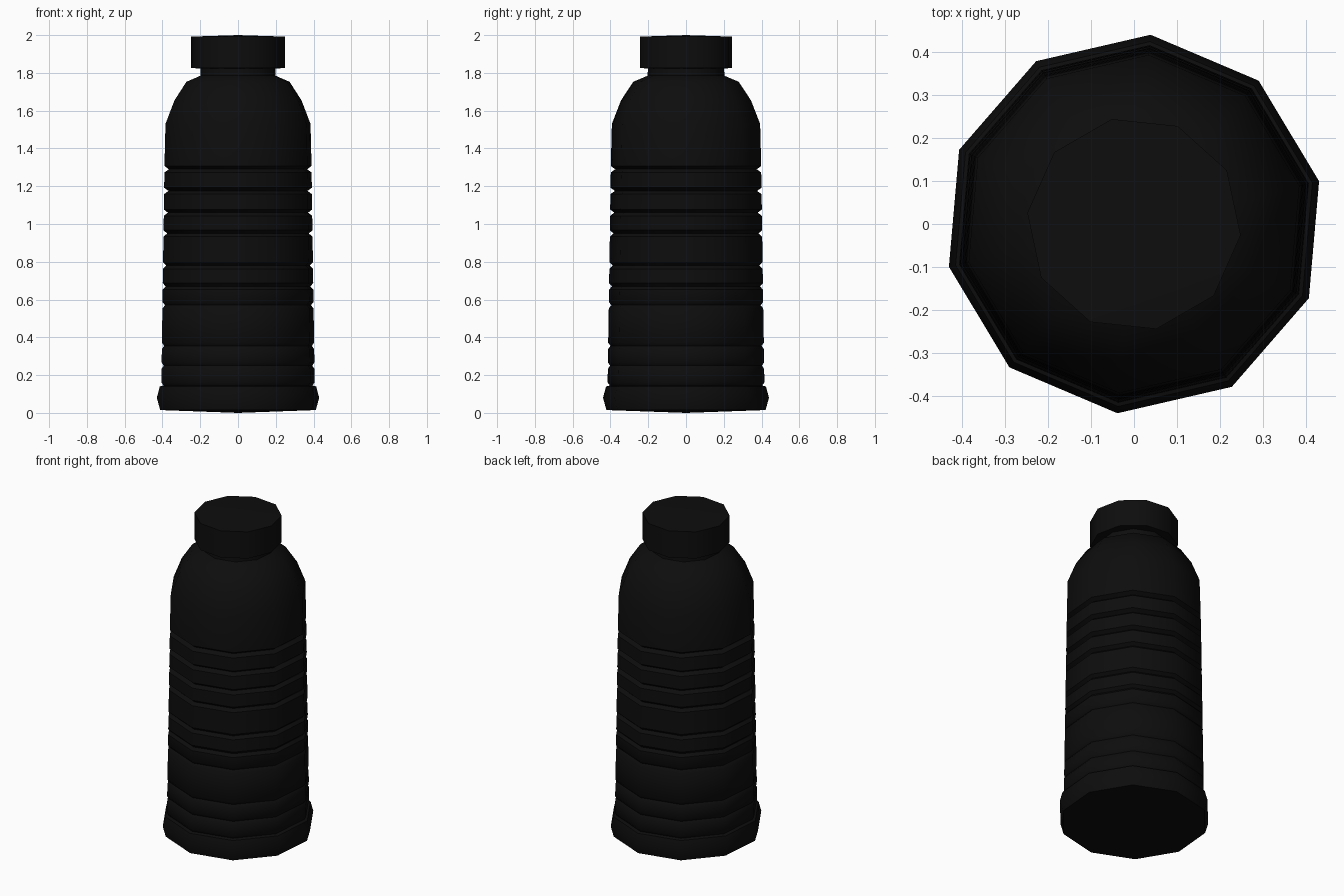
import bpy, bmesh
from math import sin, cos, radians

if "Cube" in bpy.data.objects:
    bpy.data.objects.remove(bpy.data.objects["Cube"])

SIDES = 10
black = bpy.data.materials.new("black_plastic")
black.diffuse_color = (0.004, 0.004, 0.004, 1)
black.use_nodes = True
black.node_tree.nodes["Principled BSDF"].inputs["Base Color"].default_value = black.diffuse_color


def lathe(name, profile, turn):
    """Spin (radius, z) points into a ten-sided solid; radius 0 makes a pole."""
    bm = bmesh.new()
    rings = []
    for r, z in profile:
        if r == 0:
            rings.append([bm.verts.new((0, 0, z))] * SIDES)
        else:
            angles = [radians(turn + 360 * i / SIDES) for i in range(SIDES)]
            rings.append([bm.verts.new((r * cos(a), r * sin(a), z)) for a in angles])
    for low, high in zip(rings, rings[1:]):
        for i in range(SIDES):
            j = (i + 1) % SIDES
            bm.faces.new(dict.fromkeys((low[i], low[j], high[j], high[i])))
    bmesh.ops.recalc_face_normals(bm, faces=bm.faces)
    mesh = bpy.data.meshes.new(name)
    bm.to_mesh(mesh)
    bm.free()
    obj = bpy.data.objects.new(name, mesh)
    bpy.context.collection.objects.link(obj)
    mesh.materials.append(black)
    bpy.ops.object.select_all(action='DESELECT')
    bpy.context.view_layer.objects.active = obj
    obj.select_set(True)
    bpy.ops.object.shade_smooth_by_angle(angle=radians(40))
    return obj


# Bottle: flared foot
body = [(0, 0), (0.423, 0.015), (0.441, 0.08), (0.425, 0.14)]

# Grooved, slightly tapering wall: (height, depth) of each groove
grooves = [(0.145, 0.012), (0.25, 0.012), (0.355, 0.012), (0.57, 0.014),
           (0.67, 0.016), (0.78, 0.018), (0.95, 0.02), (1.06, 0.022),
           (1.175, 0.024), (1.29, 0.024)]
for z, depth in grooves:
    wall = 0.419 - 0.015 * z
    if z > 0.2:
        body.append((wall, z - 0.017))
    body += [(wall - depth, z), (wall, z + 0.017)]

# Rounded shoulder and neck
body += [(0.394, 1.53), (0.345, 1.655), (0.28, 1.753), (0.204, 1.785),
         (0.202, 1.84), (0, 1.84)]
lathe("bottle_body", body, 13)

# Screw cap
lathe("bottle_cap", [(0, 1.82), (0.249, 1.825), (0.249, 1.992), (0, 2.0)], 30)
